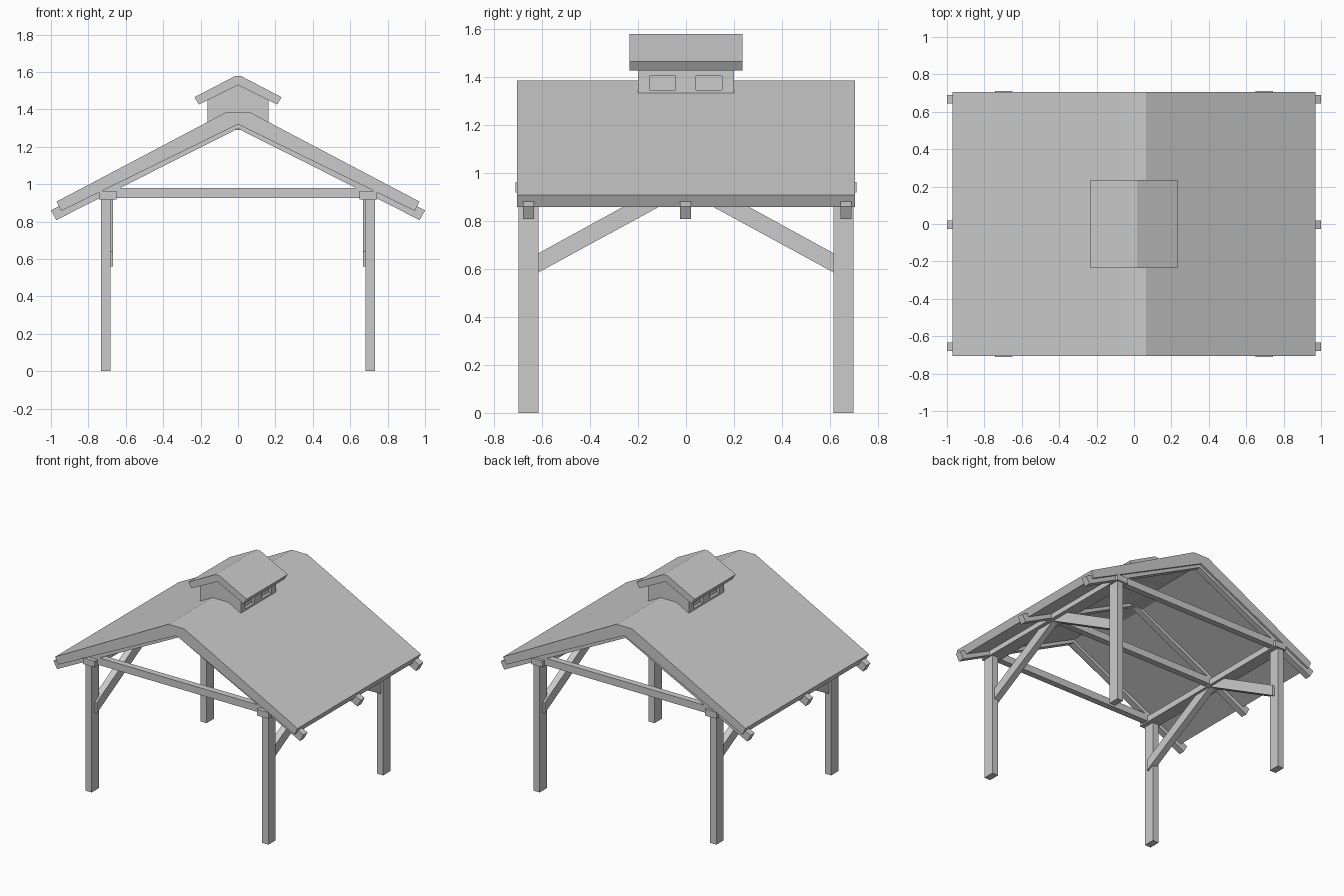
import bpy
import bmesh
from mathutils import Vector

cube = bpy.data.objects.get("Cube")
if cube:
    bpy.data.objects.remove(cube, do_unlink=True)

grey = bpy.data.materials.new("plain grey")
grey.use_nodes = True
GREY = (0.6, 0.6, 0.6, 1)
grey.diffuse_color = GREY
grey.node_tree.nodes["Principled BSDF"].inputs["Base Color"].default_value = GREY


def finish(name, bm):
    bmesh.ops.recalc_face_normals(bm, faces=bm.faces[:])
    mesh = bpy.data.meshes.new(name)
    bm.to_mesh(mesh)
    bm.free()
    mesh.materials.append(grey)
    obj = bpy.data.objects.new(name, mesh)
    bpy.context.collection.objects.link(obj)
    return obj


def prism(name, profile, start, end, axis="y"):
    """Extrude a flat profile, (x, z) along y or (y, z) along x."""
    bm = bmesh.new()
    place = (lambda a, b, d: (a, d, b)) if axis == "y" else (lambda a, b, d: (d, a, b))
    face = bm.faces.new([bm.verts.new(place(a, b, start)) for a, b in profile])
    new = bmesh.ops.extrude_face_region(bm, geom=[face])["geom"]
    shift = Vector(place(0, 0, end - start))
    bmesh.ops.translate(bm, vec=shift, verts=[v for v in new if isinstance(v, bmesh.types.BMVert)])
    return finish(name, bm)


def box(name, x, y, z):
    return prism(name, [(x[0], z[0]), (x[1], z[0]), (x[1], z[1]), (x[0], z[1])], *y)


def gable(name, half, y0, y1):
    """Mirror the +x half of a gable outline and extrude it along y."""
    mirrored = [(-x, z) for x, z in reversed(half) if x > 0]
    return prism(name, half + mirrored, y0, y1)


# Main roof slab with a flattened ridge
gable("main_roof", [(0, 1.32), (0.945, 0.857), (0.97, 0.907), (0.063, 1.385)], -0.705, 0.705)

# Three trusses: rafters and tie beam
for label, y in (("front", -0.657), ("middle", -0.003), ("back", 0.667)):
    gable(label + "_rafters", [(0, 1.297), (0.972, 0.808), (1.0, 0.86), (0, 1.354)],
          y - 0.023, y + 0.023)
    box(label + "_tie_beam", (-0.7, 0.7), (y - 0.023, y + 0.023), (0.927, 0.979))

# Side frames: wall plate, posts and braces
for side, s in (("left", 1), ("right", -1)):
    box(side + "_wall_plate", sorted((s * 0.649, s * 0.743)), (-0.711, 0.711), (0.918, 0.963))
    for end, e in (("front", -1), ("back", 1)):
        box(f"{end}_{side}_post", sorted((s * 0.682, s * 0.732)),
            sorted((e * 0.614, e * 0.698)), (0, 0.925))
        prism(f"{end}_{side}_brace",
              [(e * y, z) for y, z in ((0.66, 0.56), (0.615, 0.585), (0.0, 0.92),
                                       (0.15, 0.92), (0.615, 0.665), (0.66, 0.64))],
              s * 0.668, s * 0.715, "x")

# Cupola body and its small roof
gable("cupola_body", [(0, 1.29), (0.163, 1.29), (0.163, 1.455), (0, 1.54)], -0.2, 0.2)
gable("cupola_roof", [(0, 1.53), (0.209, 1.426), (0.233, 1.465), (0.016, 1.578)], -0.235, 0.235)

# Recessed cupola windows, cut into both sides
cutter_bm = bmesh.new()
for s in (-1, 1):
    for y in (-0.098, 0.095):
        cube_verts = bmesh.ops.create_cube(cutter_bm, size=1)["verts"]
        bmesh.ops.scale(cutter_bm, vec=(0.04, 0.108, 0.058), verts=cube_verts)
        bmesh.ops.translate(cutter_bm, vec=(s * 0.163, y, 1.375), verts=cube_verts)
cutter = finish("window_cutter", cutter_bm)
cutter.hide_render = True
cutter.hide_viewport = True
cut = bpy.data.objects["cupola_body"].modifiers.new("windows", "BOOLEAN")
cut.object = cutter
cut.operation = "DIFFERENCE"
cut.solver = "EXACT"
